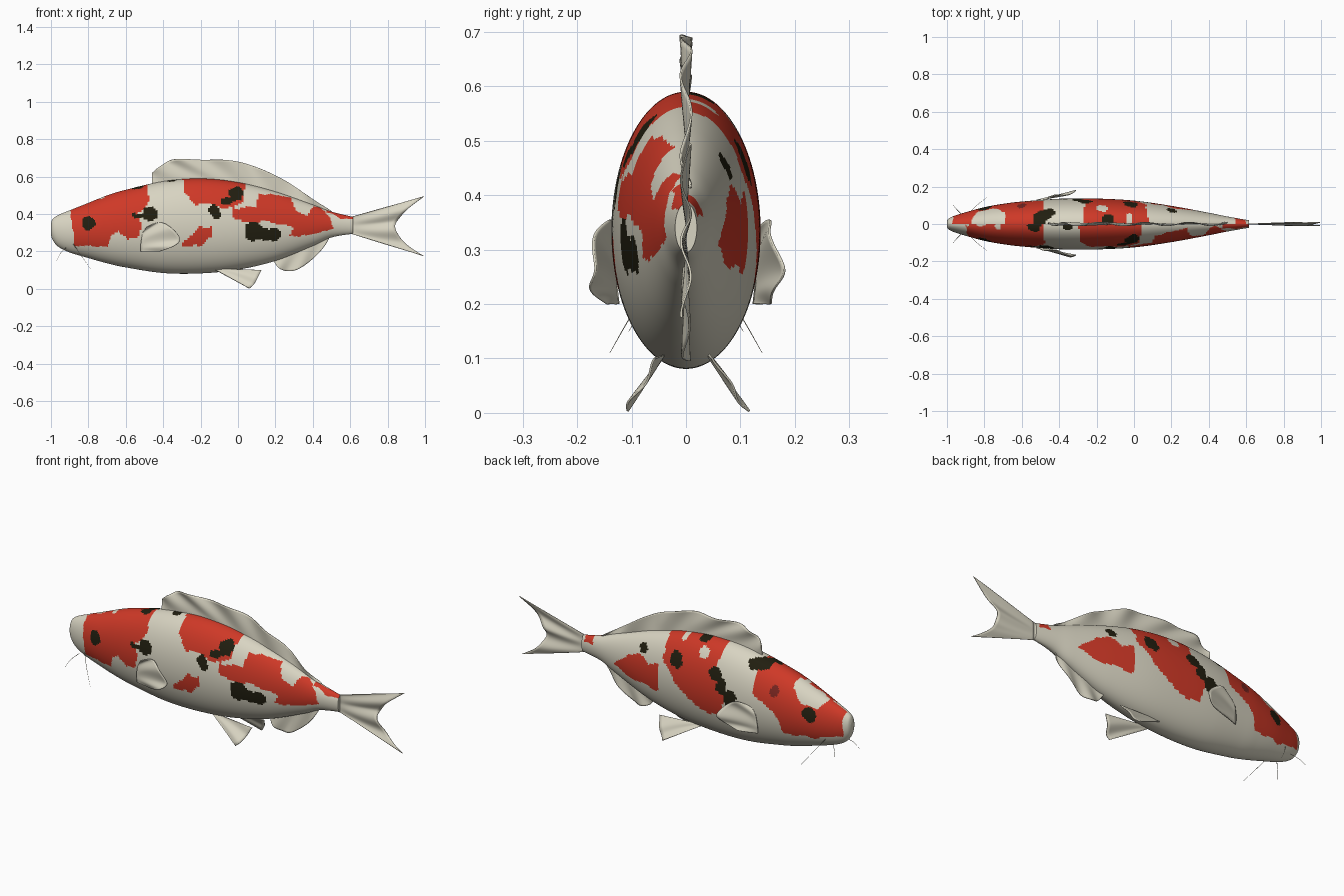
import bpy, bmesh, math
from mathutils import Vector, noise

cube = bpy.data.objects.get("Cube")
if cube:
    bpy.data.objects.remove(cube, do_unlink=True)


def material(name, colour):
    mat = bpy.data.materials.new(name)
    mat.use_nodes = True
    mat.diffuse_color = (*colour, 1)
    shader = next(n for n in mat.node_tree.nodes if n.type == 'BSDF_PRINCIPLED')
    shader.inputs["Base Color"].default_value = (*colour, 1)
    shader.inputs["Roughness"].default_value = 0.6
    return mat


cream = material("cream", (0.69, 0.66, 0.54))
red = material("red", (0.62, 0.04, 0.02))
black = material("black", (0.015, 0.013, 0.005))
maroon = material("maroon", (0.2, 0.02, 0.015))
CREAM, RED, BLACK, MAROON = range(4)


def smooth_path(points, count):
    """Evenly sample a smooth curve through the points."""
    pts = [Vector(p) for p in points]
    last = len(pts) - 1
    result = []
    for step in range(count + 1):
        pos = step / count * last
        i = min(int(pos), last - 1)
        t = pos - i
        a, b, c, d = (pts[max(0, min(last, i + k))] for k in (-1, 0, 1, 2))
        result.append(b + (c - a) * (t / 2) + (a * 2 - b * 5 + c * 4 - d) * (t * t / 2)
                      + (b * 3 - a - c * 3 + d) * (t ** 3 / 2))
    return result


def finish(name, bm, mats):
    mesh = bpy.data.meshes.new(name)
    bm.normal_update()
    bm.to_mesh(mesh)
    bm.free()
    obj = bpy.data.objects.new(name, mesh)
    bpy.context.collection.objects.link(obj)
    for mat in mats:
        mesh.materials.append(mat)
    bpy.ops.object.select_all(action='DESELECT')
    obj.select_set(True)
    bpy.context.view_layer.objects.active = obj
    bpy.ops.object.shade_smooth_by_angle(angle=math.radians(50))
    return obj


def skin(bm, rows, closed=False):
    """Join rows of points with quads."""
    rows = [[bm.verts.new(p) for p in row] for row in rows]
    for a, b in zip(rows, rows[1:]):
        n = len(a)
        for i in range(n if closed else n - 1):
            j = (i + 1) % n
            bm.faces.new((a[i], a[j], b[j], b[i]))
    return rows


# Colour patches as side outlines (x, z) in hundredths
right_red = [
    [(-90, 42), (-88, 30), (-87, 23), (-70, 22), (-68, 28), (-64, 31), (-59, 26), (-53, 28),
     (-51, 36), (-55, 40), (-48, 44), (-49, 60), (-66, 60), (-70, 50), (-83, 45)],
    [(-30, 62), (-29, 52), (-23, 45), (-17, 46), (-12, 44), (-5, 43), (3, 46), (4, 62)],
    [(-14, 33), (-20, 33), (-26, 28), (-31, 23), (-20, 23), (-14, 28)],
    [(-3, 43), (-3, 38), (6, 36), (16, 36), (25, 34), (30, 33), (28, 28), (39, 29), (51, 32),
     (47, 42), (40, 44), (37, 39), (31, 42), (28, 49), (11, 51), (10, 44)],
    [(44, 47), (62, 42), (62, 37), (55, 38), (48, 41)],
]
left_red = [
    [(-97, 42), (-97, 27), (-83, 24), (-66, 23), (-62, 33), (-48, 41), (-48, 60), (-68, 60),
     (-69, 47), (-75, 41), (-84, 39), (-88, 45)],
    [(8, 62), (6, 44), (-5, 32), (-17, 24), (-30, 23), (-33, 38), (-27, 45), (-27, 62)],
    [(39, 31), (30, 39), (21, 42), (16, 39), (8, 41), (9, 26), (28, 27)],
    [(53, 45), (60, 45), (60, 36), (54, 36)],
]
# Spots as ellipses (x, z, x radius, z radius)
right_black = [(-80, 35, 3.5, 3.5), (-47, 40, 4, 3.5), (-53, 39, 4, 1.5), (-1, 51, 4, 4),
               (-6, 47, 3, 2), (-13, 42, 3, 3), (-11, 39, 2, 2.5), (8, 31, 5, 5),
               (17, 29, 6, 3.5), (-54, 55, 4, 1.5), (-37, 59, 4, 1.5)]
left_black = [(-80, 36, 3.5, 3.5), (-2, 46, 4, 4), (-26, 45, 4, 3), (-30, 40, 3, 4),
              (-35, 35, 4, 4), (-48, 54, 6, 2.5), (20, 45, 2.5, 2.5), (-14, 58, 3, 1.5)]
left_cream = [(-17, 53, 3, 2.5), (-3, 56, 1.5, 1.5)]
left_maroon = [(-60, 44, 2.5, 2.5)]


def in_outline(x, z, outline):
    inside = False
    for (ax, az), (bx, bz) in zip(outline, outline[1:] + outline[:1]):
        if (az > z) != (bz > z) and x < ax + (z - az) * (bx - ax) / (bz - az):
            inside = not inside
    return inside


def in_spot(x, z, spots):
    return any(((x - a) / r) ** 2 + ((z - b) / s) ** 2 < 1 for a, b, r, s in spots)


def patch_colour(p):
    wobble = noise.noise_vector(p * 22) * 1.1
    x, z = p.x * 100 + wobble.x, p.z * 100 + wobble.z
    left = p.y > 0
    if in_spot(x, z, left_black if left else right_black):
        return BLACK
    if left and in_spot(x, z, left_maroon):
        return MAROON
    if left and in_spot(x, z, left_cream):
        return CREAM
    outlines = left_red if left else right_red
    return RED if any(in_outline(x, z, o) for o in outlines) else CREAM


# Body: elliptical sections (x, top, bottom, half width) in hundredths
sections = [(-100, 35, 29, 1.5), (-99, 37.5, 26, 3), (-96, 39.5, 22.5, 4.4), (-90, 42, 19.5, 6.3),
            (-80, 46, 16.5, 9), (-70, 50, 13.7, 10.8), (-60, 53, 11.5, 12), (-40, 57.5, 8.5, 13.5),
            (-20, 59, 8.3, 13.6), (0, 57, 10.3, 12.5), (20, 52, 15, 9.7), (40, 45, 23, 6),
            (50, 41.3, 27.5, 4), (61.5, 38.5, 29.5, 2)]
AROUND = 128
rings = []
for x, top, bottom, half in smooth_path(sections, 260):
    mid, tall = (top + bottom) / 2, (top - bottom) / 2
    angles = (math.tau * i / AROUND for i in range(AROUND))
    rings.append([Vector((x, half * math.sin(a), mid + tall * math.cos(a))) / 100 for a in angles])
bm = bmesh.new()
rows = skin(bm, rings, closed=True)
bm.faces.new(rows[0])
bm.faces.new(rows[-1])
bmesh.ops.recalc_face_normals(bm, faces=bm.faces)
for face in bm.faces:
    face.material_index = patch_colour(face.calc_center_median())
finish("body", bm, [cream, red, black, maroon])


def fin(name, base, edge, waves, ripple, length=48, height=12):
    """Thin rippled sheet between a base line and an outer edge, in hundredths."""
    rows = []
    for i, (a, b) in enumerate(zip(smooth_path(base, length), smooth_path(edge, length))):
        row = []
        for j in range(height + 1):
            t = j / height
            p = a.lerp(b, t)
            p.y += ripple * t * math.sin(math.tau * waves * i / length + t * 2)
            row.append(p / 100)
        rows.append(row)
    bm = bmesh.new()
    skin(bm, rows)
    obj = finish(name, bm, [cream])
    solid = obj.modifiers.new("thickness", 'SOLIDIFY')
    solid.thickness = 0.004
    solid.offset = 0
    return obj


def flat(points):
    return [(x, 0, z) for x, z in points]


# Fins on the centre line
fin("dorsal_fin", flat([(-46, 55), (-20, 58), (0, 56), (20, 51), (49, 41)]),
    flat([(-46, 62), (-41, 66), (-34, 69.3), (-20, 69), (-4, 68.7), (10, 65), (25, 58), (40, 48), (50, 41.5)]),
    5, 1.0, length=80)
fin("anal_fin", flat([(19, 17), (34, 22), (49, 30)]),
    flat([(19, 15), (22, 11), (27, 9.5), (33, 11), (41, 17), (47, 24), (49.5, 29.5)]), 3, 0.7)
fin("tail_fin", flat([(60.5, 38.5), (61, 34), (60.5, 29.5)]),
    flat([(99.5, 49.5), (91, 43), (86, 37.5), (84, 33.5), (86, 28.5), (91, 23), (99.5, 17.5)]), 2.5, 0.9)

# Paired fins and barbels
for side, label in ((1, "left"), (-1, "right")):
    def mirrored(points):
        return [(x, y * side, z) for x, y, z in points]

    fin(label + "_pectoral_fin",
        mirrored([(-52, 12.4, 20), (-52, 12.8, 24), (-51, 13, 30)]),
        mirrored([(-42, 15, 20), (-34, 17, 23), (-31, 17.3, 27), (-36, 16, 33), (-42, 14.5, 35.5), (-49, 13.3, 33)]),
        2.5, 0.7)
    fin(label + "_pelvic_fin",
        mirrored([(-13, 4, 10.7), (-11, 4, 10.5), (-9, 4, 10.8)]),
        mirrored([(6, 11.2, 0.3), (8.5, 9.8, 2.5), (10.5, 7.5, 6), (12.5, 5.3, 10)]), 1.5, 0.5)
    for part, path in (("front", [(-92, 5, 22), (-95, 8, 19), (-97, 10.5, 15)]),
                       ("rear", [(-88, 6, 24), (-84, 10, 18), (-79, 14, 11)])):
        curve = bpy.data.curves.new(label + "_" + part + "_barbel", 'CURVE')
        curve.dimensions = '3D'
        curve.bevel_depth = 0.0015
        curve.bevel_resolution = 1
        spline = curve.splines.new('POLY')
        points = smooth_path(mirrored(path), 10)
        spline.points.add(len(points) - 1)
        for i, (dot, p) in enumerate(zip(spline.points, points)):
            dot.co = (*(p / 100), 1)
            dot.radius = 1 - 0.07 * i
        curve.materials.append(cream)
        bpy.context.collection.objects.link(bpy.data.objects.new(curve.name, curve))
